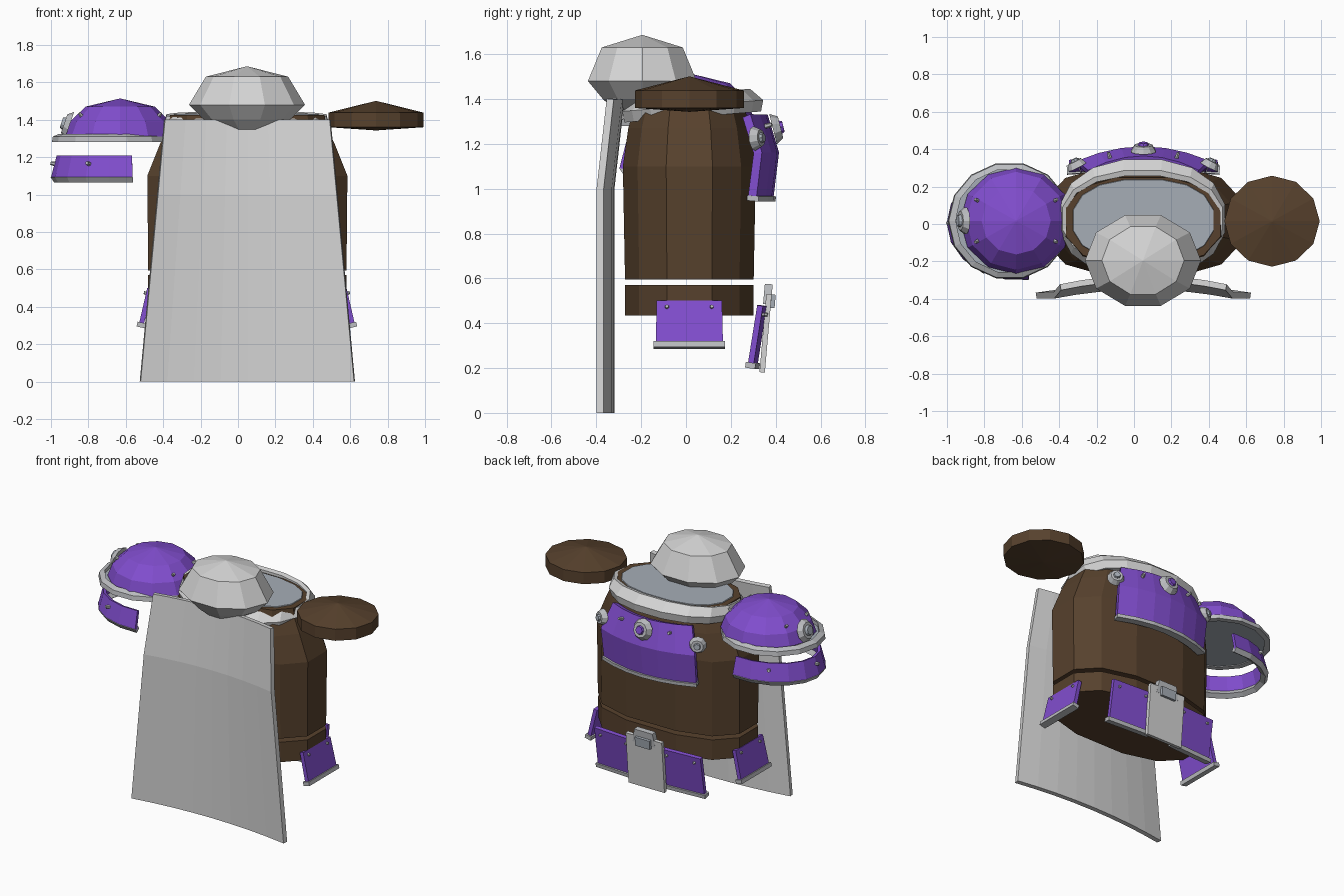
import bpy, bmesh
from math import sin, cos, pi, radians
from mathutils import Matrix, Vector

old = bpy.data.objects.get("Cube")
if old:
    bpy.data.objects.remove(old, do_unlink=True)

MID = 0.05  # body centre line in x


def material(name, rgb):
    m = bpy.data.materials.new(name)
    m.use_nodes = True
    m.diffuse_color = (*rgb, 1)
    m.node_tree.nodes["Principled BSDF"].inputs["Base Color"].default_value = (*rgb, 1)
    return m


WHITE = material("pale grey", (0.66, 0.66, 0.66))
TRIM = material("trim grey", (0.5, 0.51, 0.53))
SLATE = material("slate blue grey", (0.38, 0.42, 0.47))
PURPLE = material("purple", (0.22, 0.075, 0.62))
BROWN = material("brown", (0.095, 0.053, 0.026))


def finish(name, bm, *mats):
    bmesh.ops.recalc_face_normals(bm, faces=bm.faces)
    me = bpy.data.meshes.new(name)
    bm.to_mesh(me)
    bm.free()
    for m in mats:
        me.materials.append(m)
    ob = bpy.data.objects.new(name, me)
    bpy.context.collection.objects.link(ob)
    return ob


def loft(name, centre, rings, n, mat, power=1.0, start=0.0, hoop=False, slope=0.0):
    """Stack oval rings (z, rx, ry); a hoop joins the last ring to the first."""
    bm = bmesh.new()
    loops = []
    for z, rx, ry in rings:
        loop = []
        for i in range(n):
            a = 2 * pi * (i + start) / n
            c, s = cos(a), sin(a)
            x = rx * abs(c) ** power * (1 if c > 0 else -1)
            y = ry * abs(s) ** power * (1 if s > 0 else -1)
            loop.append(bm.verts.new((centre[0] + x, centre[1] + y, z + slope * y)))
        loops.append(loop)
    pairs = list(zip(loops, loops[1:])) + ([(loops[-1], loops[0])] if hoop else [])
    for a, b in pairs:
        for i in range(n):
            j = (i + 1) % n
            bm.faces.new((a[i], a[j], b[j], b[i]))
    if not hoop:
        for loop in (loops[0], loops[-1]):
            bm.faces.new(loop)
    return finish(name, bm, mat)


def sheet(name, func, nu, nv, thick, mat):
    """Curved plate: func(u, v) on a grid, thickened evenly."""
    bm = bmesh.new()
    g = [[bm.verts.new(func(i / nu, j / nv)) for j in range(nv + 1)] for i in range(nu + 1)]
    for i in range(nu):
        for j in range(nv):
            bm.faces.new((g[i][j], g[i + 1][j], g[i + 1][j + 1], g[i][j + 1]))
    ob = finish(name, bm, mat)
    mod = ob.modifiers.new("thickness", 'SOLIDIFY')
    mod.thickness = thick
    mod.offset = 0
    return ob


def box(name, size, mat, matrix, narrow=1.0):
    """Box placed by a matrix, its top optionally narrowed in x."""
    bm = bmesh.new()
    bmesh.ops.create_cube(bm, size=1)
    for v in bm.verts:
        v.co = Vector(a * b for a, b in zip(v.co, size))
        if v.co.z > 0:
            v.co.x *= narrow
    bm.transform(matrix)
    return finish(name, bm, mat)


def button(name, at, out, r, depth, mat, n=10, tip=0.7):
    """Short tapered disc facing along 'out'."""
    bm = bmesh.new()
    bmesh.ops.create_cone(bm, cap_ends=True, segments=n, radius1=r, radius2=r * tip, depth=depth)
    bm.transform(Matrix.Translation(at) @ Vector(out).to_track_quat('Z', 'Y').to_matrix().to_4x4())
    return finish(name, bm, mat)


# Torso, belt and neck
loft("torso", (MID, 0.015), [(0.595, 0.545, 0.295), (1.1, 0.55, 0.305), (1.27, 0.48, 0.28),
     (1.37, 0.43, 0.25), (1.425, 0.425, 0.24)], 12, BROWN, 0.8, 0.5)
loft("belt", (MID, 0.015), [(0.435, 0.545, 0.295), (0.57, 0.545, 0.295)], 12, BROWN, 0.8, 0.5)
loft("neck_disc", (MID, 0.02), [(1.42, 0.385, 0.225), (1.43, 0.38, 0.22)], 16, SLATE, 0.85, 0.5)
loft("collar", (0.045, 0.03), [(1.32, 0.43, 0.31), (1.37, 0.45, 0.32), (1.425, 0.435, 0.26),
     (1.42, 0.415, 0.23), (1.32, 0.41, 0.23)], 16, WHITE, 0.9, 0.5, hoop=True, slope=0.08)

# Head
loft("head", (0.048, -0.195), [(1.335, 0.12, 0.11), (1.4, 0.23, 0.185), (1.48, 0.31, 0.255),
     (1.63, 0.22, 0.19), (1.685, 0.004, 0.004)], 10, WHITE)


# Cape, hollow towards the body and leaning in above the bend
def cape_point(u, v):
    z = (0, 1.0, 1.4)[round(v * 2)]
    side = 2 * u - 1
    half = 0.573 - 0.093 * z
    return (MID + side * half, -0.335 - 0.048 * side * side + 0.045 * max(0, z - 1) / 0.4, z)


sheet("cape", cape_point, 8, 2, 0.032, WHITE)

# Armoured shoulder on the right
SX, SY = -0.63, 0.017
loft("shoulder_dome", (SX, SY), [(1.31, 0.3, 0.285), (1.39, 0.268, 0.262), (1.47, 0.185, 0.18),
     (1.513, 0.004, 0.004)], 12, PURPLE)
loft("shoulder_rim", (-0.665, SY), [(1.28, 0.33, 0.315), (1.31, 0.325, 0.31), (1.325, 0.29, 0.28),
     (1.28, 0.29, 0.28)], 14, TRIM, hoop=True)
loft("shoulder_underside", (-0.665, SY), [(1.285, 0.3, 0.29), (1.3, 0.3, 0.29)], 14, SLATE)
button("shoulder_badge", (-0.915, SY, 1.375), (-1, 0, 0.35), 0.075, 0.03, TRIM)
button("shoulder_badge_centre", (-0.93, SY, 1.38), (-1, 0, 0.35), 0.04, 0.03, SLATE)
for sx in (-1, 1):
    for sy in (-1, 1):
        button("shoulder_stud", (SX + sx * 0.21, SY + sy * 0.11, 1.425), (sx, sy * 0.5, 1.2),
               0.012, 0.03, TRIM, 6)


# Upper arm band, open towards the body
def band(low, high, grow):
    def point(u, v):
        a = radians(82 + 196 * u)
        r = grow + 0.03 * (1 - v)
        return (-0.615 + (0.345 + r) * cos(a), 0.005 + (0.265 + r) * sin(a), low + (high - low) * v)
    return point


sheet("arm_band", band(1.09, 1.205, 0), 10, 1, 0.02, PURPLE)
sheet("arm_band_trim", band(1.078, 1.098, 0.002), 10, 1, 0.035, TRIM)
for deg in (120, 180, 240):
    a = radians(deg)
    button("arm_band_stud", (-0.615 + 0.37 * cos(a), 0.005 + 0.29 * sin(a), 1.165),
           (cos(a), sin(a), 0.2), 0.014, 0.035, TRIM, 6)

# Plain shoulder cap on the left
loft("shoulder_cap", (0.738, 0.015), [(1.343, 0.004, 0.004), (1.36, 0.255, 0.243),
     (1.438, 0.255, 0.243), (1.5, 0.004, 0.004)], 12, BROWN)


# Chest plate with lower trim
def chest(z_steps, grow):
    def point(u, v):
        z, y, half = z_steps[round(v * (len(z_steps) - 1))]
        side = 2 * u - 1
        return (MID + side * half, y + grow - 0.075 * side * side, z)
    return point


sheet("chest_plate", chest([(0.96, 0.37, 0.34), (1.16, 0.395, 0.345), (1.325, 0.345, 0.29)], 0),
      6, 2, 0.04, PURPLE)
sheet("chest_trim", chest([(0.945, 0.372, 0.345), (0.968, 0.374, 0.345)], 0), 6, 1, 0.055, TRIM)

# Clasps over the chest
for x, y, z, r, out in ((MID, 0.405, 1.27, 0.07, (0, 1, 0.25)), (-0.31, 0.32, 1.225, 0.055, (-0.5, 1, 0.1)),
                        (0.41, 0.32, 1.225, 0.055, (0.5, 1, 0.1))):
    step = Vector(out).normalized() * 0.018
    at = Vector((x, y, z))
    button("clasp_ring", at, out, r, 0.035, TRIM)
    button("clasp_centre", at + step, out, r * 0.5, 0.025, PURPLE if x == MID else SLATE, 8)
for side in (-1, 1):
    button("chest_stud", (MID + side * 0.18, 0.36, 1.28), (side * 0.3, 1, 0.3), 0.013, 0.05, TRIM, 6)


# Hanging skirt plates, each with a lower trim and studs
def skirt(name, at, turn, lean, height):
    m = Matrix.Translation(at) @ Matrix.Rotation(turn, 4, 'Z') @ Matrix.Rotation(lean, 4, 'X')
    box(name, (0.3, 0.026, height), PURPLE, m, 0.97)
    box(name + "_trim", (0.32, 0.045, 0.026), TRIM, m @ Matrix.Translation((0, 0, -height / 2)))
    for side in (-1, 1):
        spot = m @ Vector((side * 0.1, 0.015, height * 0.36))
        button(name + "_stud", spot, m.to_3x3() @ Vector((0, 1, 0)), 0.011, 0.02, TRIM, 6)


skirt("left_skirt_plate", (0.59, 0.015, 0.4), -pi / 2, radians(13), 0.2)
skirt("right_skirt_plate", (-0.495, 0.015, 0.4), pi / 2, radians(13), 0.2)
for side, label in ((1, "left"), (-1, "right")):
    skirt(label + "_front_plate", (MID + side * 0.25, 0.318, 0.345), -side * 0.06, radians(-9), 0.27)

# Centre plate and buckle
lean = Matrix.Translation((MID, 0.355, 0.355)) @ Matrix.Rotation(radians(-5), 4, 'X')
box("centre_plate", (0.27, 0.024, 0.35), WHITE, lean)
box("buckle", (0.17, 0.035, 0.09), TRIM, lean @ Matrix.Translation((0, -0.005, 0.175)), 0.8)
box("buckle_clip", (0.11, 0.03, 0.06), SLATE, lean @ Matrix.Translation((0, 0.015, 0.145)))
